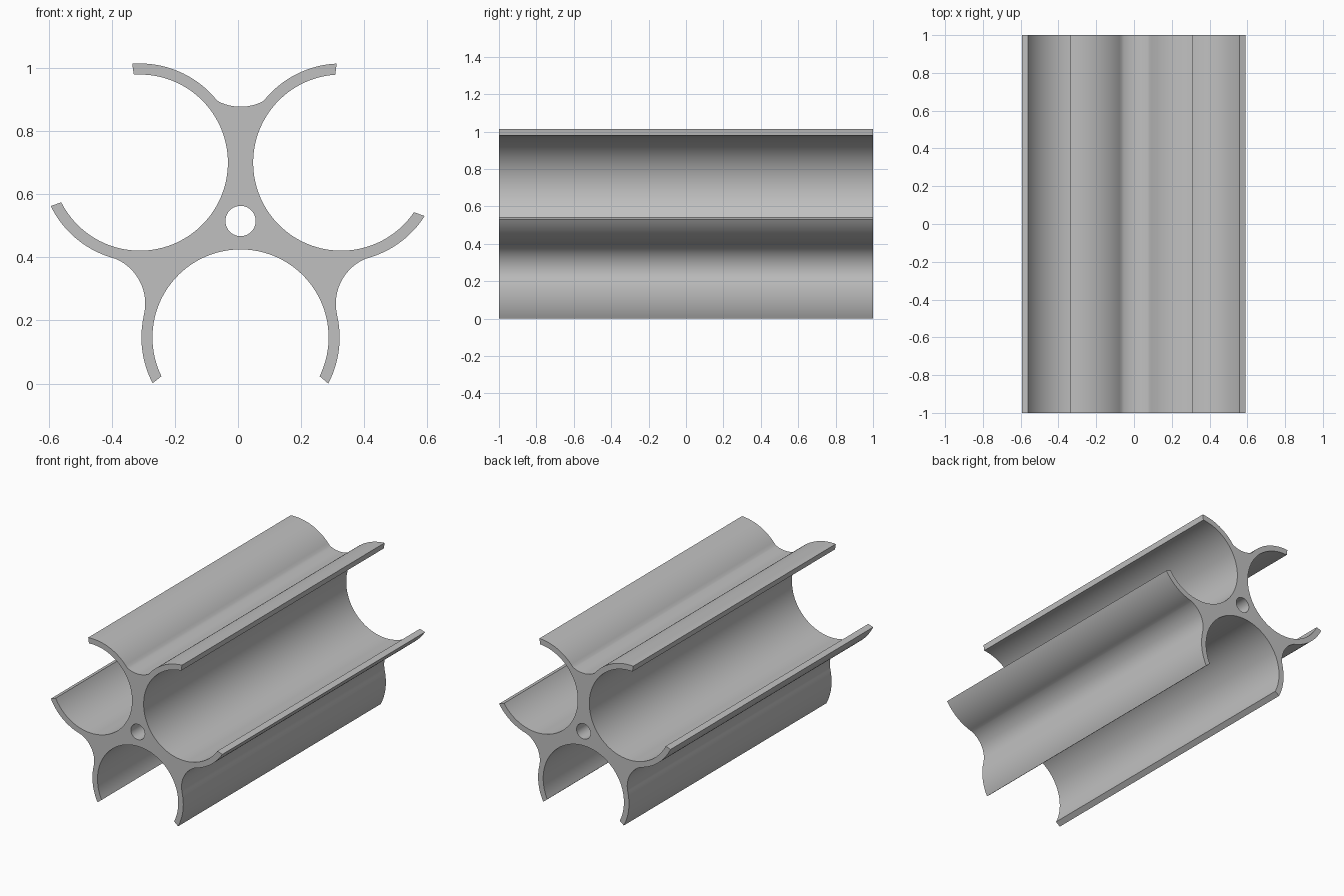
import bpy, bmesh
from math import radians, cos, sin

if "Cube" in bpy.data.objects:
    bpy.data.objects.remove(bpy.data.objects["Cube"])

grey = bpy.data.materials.new("plain grey")
grey.use_nodes = True
colour = (0.53, 0.53, 0.53, 1)
grey.diffuse_color = colour
grey.node_tree.nodes["Principled BSDF"].inputs["Base Color"].default_value = colour

INNER, OUTER, VALLEY, BORE = 0.279, 0.314, 0.155, 0.048
LENGTH = 2.0

# Centres of the three open channels, the three valleys and the bore
bottom, left, right = (0.008, 0.146), (-0.311, 0.700), (0.327, 0.700)
top_valley, left_valley, right_valley = (0.008, 1.032), (-0.449, 0.253), (0.465, 0.253)
hub = (0.008, 0.515)


def arc(centre, radius, start, end, step=3):
    """Points in the front plane along an arc, angles in degrees."""
    n = max(4, round(abs(end - start) / step))
    angles = [radians(start + (end - start) * i / n) for i in range(n + 1)]
    return [(centre[0] + radius * cos(a), -LENGTH / 2, centre[1] + radius * sin(a))
            for a in angles]


# Outline: channel walls linked by lips and concave valleys
outline = (
    arc(bottom, INNER, 206.1, -26.1)
    + arc(bottom, OUTER, -27.7, 12.6)
    + arc(right_valley, VALLEY, 194, 114)
    + arc(right, OUTER, -76.2, -32.6)
    + arc(right, INNER, -34.3, -266.1)
    + arc(right, OUTER, 92.6, 141)
    + arc(top_valley, VALLEY, -62, -118)
    + arc(left, OUTER, 39, 94.4)
    + arc(left, INNER, 93.9, -153.2)
    + arc(left, OUTER, -154, -103.8)
    + arc(left_valley, VALLEY, 66, -14)
    + arc(bottom, OUTER, 167.4, 207.5)
)
bore = arc(hub, BORE, 0, 360, 10)[:-1]

bm = bmesh.new()
for loop in (outline, bore):
    verts = [bm.verts.new(p) for p in loop]
    for a, b in zip(verts, verts[1:] + verts[:1]):
        bm.edges.new((a, b))
bmesh.ops.remove_doubles(bm, verts=bm.verts[:], dist=0.004)
bmesh.ops.triangle_fill(bm, edges=bm.edges[:], use_beauty=True, normal=(0, -1, 0))

# Extrude the filled section along the length
result = bmesh.ops.extrude_face_region(bm, geom=bm.faces[:], use_keep_orig=True)
moved = [g for g in result["geom"] if isinstance(g, bmesh.types.BMVert)]
bmesh.ops.translate(bm, verts=moved, vec=(0, LENGTH, 0))
bmesh.ops.recalc_face_normals(bm, faces=bm.faces[:])

mesh = bpy.data.meshes.new("channel_extrusion")
bm.to_mesh(mesh)
bm.free()
mesh.materials.append(grey)
extrusion = bpy.data.objects.new("channel_extrusion", mesh)
bpy.context.collection.objects.link(extrusion)

# Smooth curved walls, crisp lips and ends
bpy.ops.object.select_all(action='DESELECT')
extrusion.select_set(True)
bpy.context.view_layer.objects.active = extrusion
bpy.ops.object.shade_smooth_by_angle(angle=radians(30))
